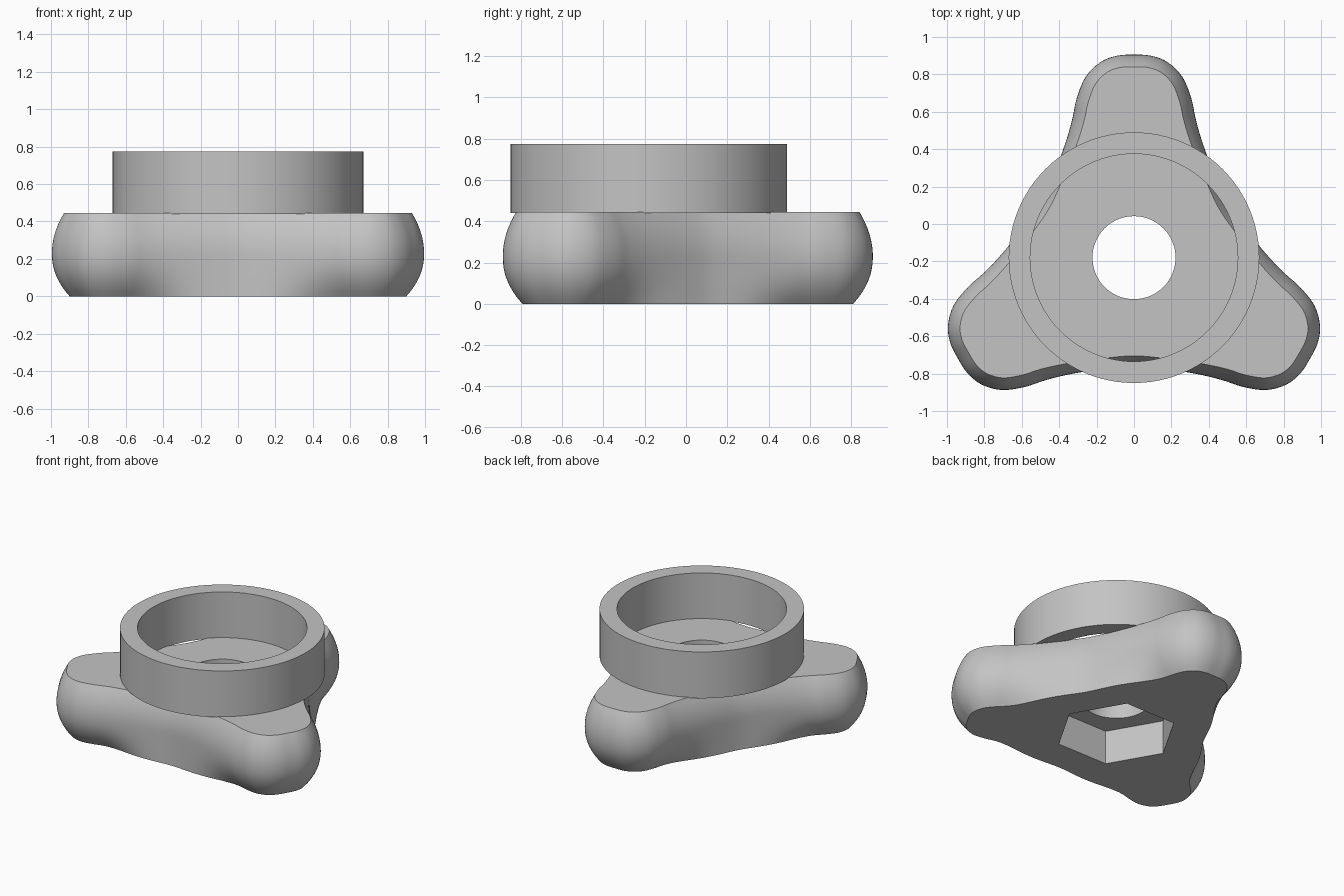
import bpy, bmesh, math
from mathutils import Vector

cube = bpy.data.objects.get("Cube")
if cube:
    bpy.data.objects.remove(cube, do_unlink=True)

CENTER = Vector((0, -0.18, 0))
TOP = 0.445      # top of the knob body
BELLY = 0.23     # widest height

grey = bpy.data.materials.new("plain grey")
grey.use_nodes = True
colour = (0.55, 0.55, 0.55, 1)
grey.diffuse_color = colour
grey.node_tree.nodes["Principled BSDF"].inputs["Base Color"].default_value = colour


def make_object(name, bm):
    bmesh.ops.recalc_face_normals(bm, faces=bm.faces[:])
    mesh = bpy.data.meshes.new(name)
    bm.to_mesh(mesh)
    bm.free()
    mesh.materials.append(grey)
    obj = bpy.data.objects.new(name, mesh)
    obj.location = CENTER
    bpy.context.collection.objects.link(obj)
    return obj


def select_only(obj):
    bpy.ops.object.select_all(action='DESELECT')
    obj.select_set(True)
    bpy.context.view_layer.objects.active = obj


def cut(obj, name, sides, radius, z0, z1):
    bm = bmesh.new()
    ring = [bm.verts.new((radius * math.cos(math.tau * i / sides),
                          radius * math.sin(math.tau * i / sides), z0)) for i in range(sides)]
    face = bm.faces.new(ring)
    ext = bmesh.ops.extrude_face_region(bm, geom=[face])
    bmesh.ops.translate(bm, vec=(0, 0, z1 - z0),
                        verts=[v for v in ext["geom"] if isinstance(v, bmesh.types.BMVert)])
    cutter = make_object(name, bm)
    cutter.hide_render = True
    mod = obj.modifiers.new(name, 'BOOLEAN')
    mod.operation, mod.solver, mod.object = 'DIFFERENCE', 'EXACT', cutter
    select_only(obj)
    bpy.ops.object.modifier_apply(modifier=name)
    bpy.data.objects.remove(cutter, do_unlink=True)


def spline(points, steps):
    """Closed Catmull-Rom curve through the points."""
    out, n = [], len(points)
    for i in range(n):
        a, b, c, d = (points[(i + k) % n] for k in (-1, 0, 1, 2))
        for s in range(steps):
            t = s / steps
            out.append(0.5 * (2 * b + (c - a) * t + (2 * a - 5 * b + 4 * c - d) * t * t
                              + (3 * b - a - 3 * c + d) * t ** 3))
    return out


# Half of one lobe (distance along the lobe, half width), from tip to waist
half = [(1.085, 0), (1.08, 0.09), (1.045, 0.18), (0.965, 0.26), (0.85, 0.307),
        (0.75, 0.328), (0.65, 0.355), (0.54, 0.393), (0.41, 0.445), (0.29, 0.502)]
lobe = [Vector((u, -v)) for u, v in reversed(half[1:-1])] + [Vector(p) for p in half]
control = []
for k in range(3):
    a = math.radians(90 + 120 * k)
    control += [Vector((p.x * math.cos(a) - p.y * math.sin(a),
                        p.x * math.sin(a) + p.y * math.cos(a))) for p in lobe]
outline = spline(control, 4)

# Knob body: outline lofted through a bulging side profile
bm = bmesh.new()
count, levels, rings = len(outline), 16, []
for j in range(levels + 1):
    z = TOP * j / levels
    ring = []
    for i, p in enumerate(outline):
        tangent = (outline[(i + 1) % count] - outline[i - 1]).normalized()
        normal = Vector((tangent.y, -tangent.x))
        w = min(1, max(0, (p.length - 0.58) / 0.3))
        w = w * w * (3 - 2 * w)
        if z > BELLY:
            inset = (0.055 + 0.01 * w) * ((z - BELLY) / (TOP - BELLY)) ** 2
        else:
            inset = 0.095 * w * ((BELLY - z) / BELLY) ** 2.2
        q = p - normal * inset
        ring.append(bm.verts.new((q.x, q.y, z)))
    rings.append(ring)
for lower, upper in zip(rings, rings[1:]):
    for i in range(count):
        k = (i + 1) % count
        bm.faces.new((lower[i], lower[k], upper[k], upper[i]))
bm.faces.new(rings[0])
bm.faces.new(rings[-1])
body = make_object("knob_body", bm)

# Bolt hole and hexagonal nut pocket
cut(body, "bolt_hole", 64, 0.222, -0.1, 0.6)
cut(body, "nut_pocket", 6, 0.4, -0.1, 0.245)

# Collar: ring standing on the body
bm = bmesh.new()
section = [(0.555, 0.44), (0.67, 0.44), (0.67, 0.775), (0.555, 0.775)]
verts = [bm.verts.new((r, 0, z)) for r, z in section]
edges = [bm.edges.new((verts[i], verts[(i + 1) % 4])) for i in range(4)]
bmesh.ops.spin(bm, geom=verts + edges, axis=(0, 0, 1), cent=(0, 0, 0),
               angle=math.tau, steps=96, use_merge=True)
bmesh.ops.remove_doubles(bm, verts=bm.verts[:], dist=0.0001)
collar = make_object("collar", bm)

for obj in (body, collar):
    select_only(obj)
    bpy.ops.object.shade_smooth_by_angle(angle=math.radians(25))
